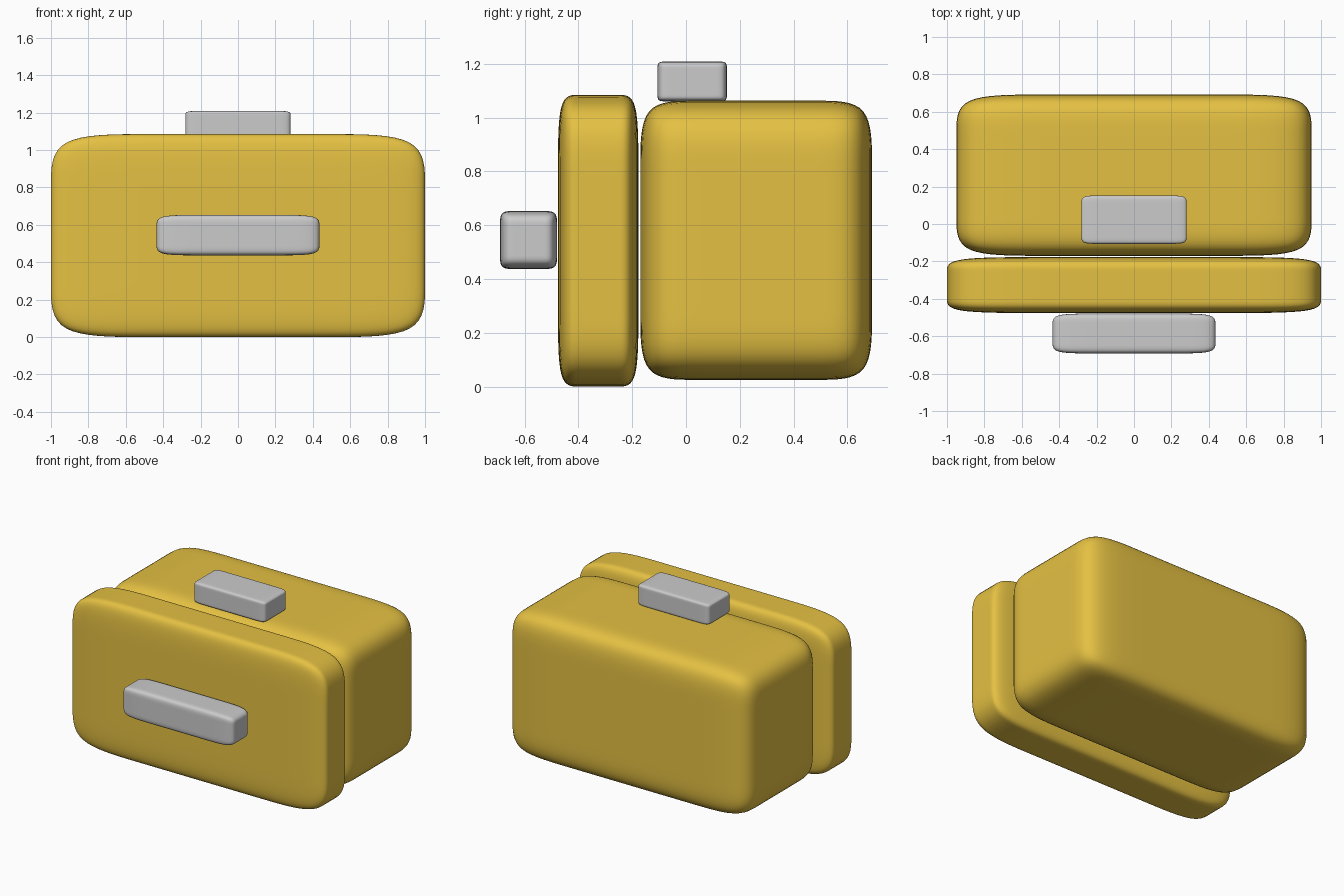
import bpy, bmesh
from mathutils import Vector

if "Cube" in bpy.data.objects:
    bpy.data.objects.remove(bpy.data.objects["Cube"])

gold = bpy.data.materials.new("ochre")
gold.diffuse_color = (0.78, 0.53, 0.055, 1)
gold.use_nodes = True
gold.node_tree.nodes["Principled BSDF"].inputs["Base Color"].default_value = gold.diffuse_color


def soft_box(name, low, high, soft, mat=None):
    """Box with support loops and subdivision; softness is a share of each half size."""
    low, high = Vector(low), Vector(high)
    centre, half = (low + high) / 2, (high - low) / 2
    bm = bmesh.new()
    bmesh.ops.create_cube(bm, size=2)
    bmesh.ops.subdivide_edges(bm, edges=bm.edges[:], cuts=3, use_grid_fill=True)
    for v in bm.verts:
        for i in range(3):
            c = v.co[i]
            if 0.3 < abs(c) < 0.7:
                c = (1 - soft) * (1 if c > 0 else -1)
            v.co[i] = c * half[i]
    for f in bm.faces:
        f.smooth = True
    mesh = bpy.data.meshes.new(name)
    bm.to_mesh(mesh)
    bm.free()
    obj = bpy.data.objects.new(name, mesh)
    obj.location = centre
    bpy.context.collection.objects.link(obj)
    if mat:
        mesh.materials.append(mat)
    sub = obj.modifiers.new("smooth", 'SUBSURF')
    sub.levels = sub.render_levels = 3
    return obj


# Main case and the slightly larger front panel
soft_box("body", (-0.95, -0.17, 0.025), (0.95, 0.692, 1.063), 0.46, gold)
soft_box("front_panel", (-1, -0.476, 0), (1, -0.177, 1.085), 0.5, gold)

# Grey handle on the front and block on top
soft_box("front_handle", (-0.435, -0.692, 0.437), (0.435, -0.479, 0.653), 0.5)
soft_box("top_block", (-0.282, -0.106, 1.06), (0.282, 0.152, 1.209), 0.32)
